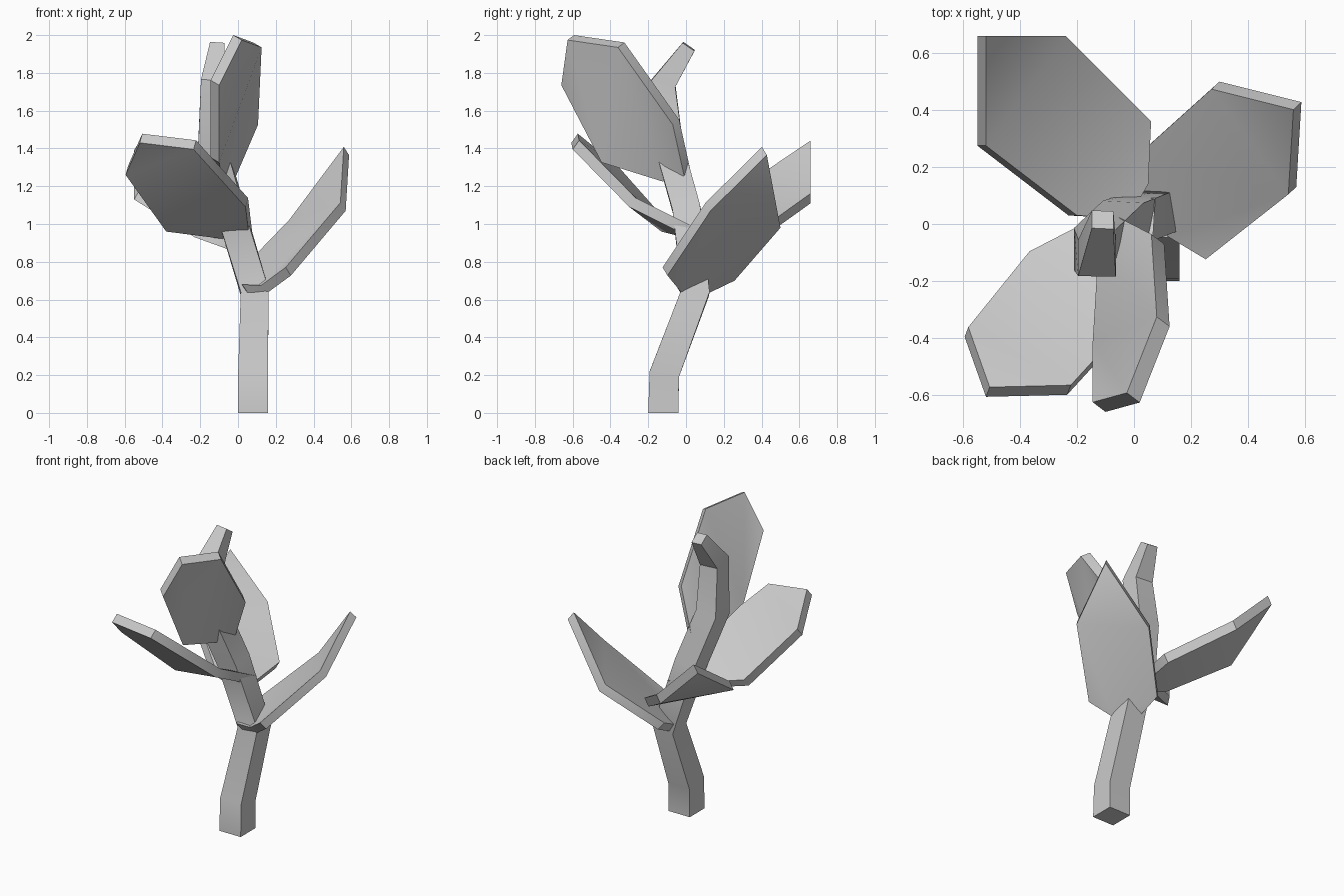
import bpy, bmesh, math
from mathutils import Vector

if "Cube" in bpy.data.objects:
    bpy.data.objects.remove(bpy.data.objects["Cube"])


def finish(name, bm):
    bmesh.ops.recalc_face_normals(bm, faces=bm.faces)
    mesh = bpy.data.meshes.new(name)
    bm.to_mesh(mesh)
    bm.free()
    ob = bpy.data.objects.new(name, mesh)
    bpy.context.collection.objects.link(ob)
    bpy.ops.object.select_all(action='DESELECT')
    ob.select_set(True)
    bpy.context.view_layer.objects.active = ob
    bpy.ops.object.shade_smooth_by_angle(angle=math.radians(35))


def stem(name, nodes):
    """Square bar swept along (x, y, z, half_width) nodes with mitred bends."""
    bm = bmesh.new()
    pts = [Vector(n[:3]) for n in nodes]
    rings = []
    for i, p in enumerate(pts):
        a = (p - pts[i - 1]).normalized() if i else Vector((0, 0, 1))
        b = (pts[i + 1] - p).normalized() if i + 1 < len(pts) else a
        t = (a + b).normalized() if i else a
        u = (Vector((1, 0, 0)) - t * t.x).normalized()
        v = t.cross(u)
        h = nodes[i][3]
        rings.append([bm.verts.new(p + u * h * j + v * h * k)
                      for j, k in ((-1, -1), (1, -1), (1, 1), (-1, 1))])
    for r, s in zip(rings, rings[1:]):
        for k in range(4):
            bm.faces.new((r[k], r[(k + 1) % 4], s[(k + 1) % 4], s[k]))
    bm.faces.new(rings[0])
    bm.faces.new(rings[-1])
    finish(name, bm)


def leaf(name, outline, thickness):
    """Thin plate: underside outline plus a thickness vector."""
    bm = bmesh.new()
    low = [bm.verts.new(p) for p in outline]
    high = [bm.verts.new(Vector(p) + Vector(thickness)) for p in outline]
    n = len(low)
    caps = [bm.faces.new(low), bm.faces.new(high)]
    for i in range(n):
        j = (i + 1) % n
        bm.faces.new((low[i], low[j], high[j], high[i]))
    bmesh.ops.triangulate(bm, faces=caps)
    finish(name, bm)


# Crooked, tapering main stem
stem("stem", [
    (0.08, -0.12, 0.00, 0.08), (0.08, -0.115, 0.205, 0.079),
    (0.088, 0.05, 0.64, 0.074), (-0.038, 0.005, 1.07, 0.074),
    (-0.137, -0.09, 1.41, 0.075), (-0.13, -0.12, 1.745, 0.066),
    (-0.11, 0.015, 1.94, 0.038)])

# Lowest leaf, to the right
leaf("right_leaf", [
    (0.588, 0.428, 1.365), (0.57, 0.13, 1.07), (0.28, -0.098, 0.727),
    (0.15, -0.02, 0.632), (0.05, -0.03, 0.637), (0.04, 0.12, 0.634),
    (0.03, 0.257, 0.70), (0.30, 0.50, 0.98)], (-0.028, -0.026, 0.043))

# Leaf to the back left
leaf("back_leaf", [
    (-0.55, 0.66, 1.39), (-0.55, 0.275, 1.13), (-0.23, 0.03, 0.93),
    (-0.05, 0.02, 0.865), (0.02, 0.14, 0.86), (0.03, 0.36, 0.895),
    (-0.27, 0.66, 1.11)], (0.03, 0.0, 0.052))

# Leaf to the front left
leaf("left_leaf", [
    (-0.595, -0.396, 1.26), (-0.52, -0.607, 1.43), (-0.235, -0.60, 1.395),
    (0.04, -0.30, 1.09), (0.062, 0.06, 0.91), (-0.07, 0.03, 0.92),
    (-0.38, -0.13, 0.96)], (0.013, 0.034, 0.048))

# Highest leaf, to the front
leaf("front_leaf", [
    (0.02, -0.627, 1.974), (0.125, -0.36, 1.935), (0.106, -0.07, 1.526),
    (-0.01, -0.01, 1.255), (-0.08, -0.124, 1.225), (-0.10, -0.447, 1.326),
    (-0.10, -0.66, 1.735)], (-0.045, 0.034, 0.026))
